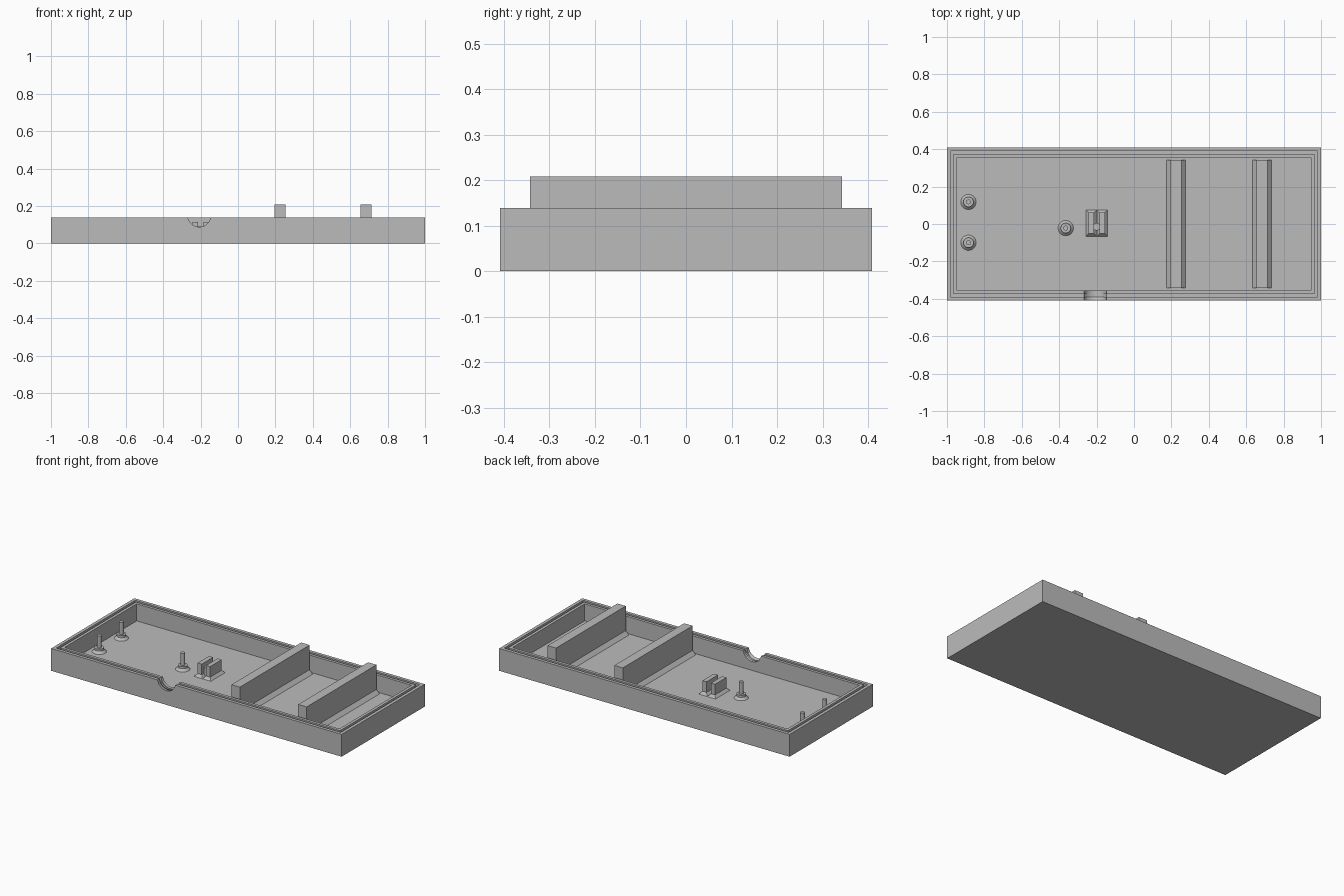
import bpy, bmesh, math

if "Cube" in bpy.data.objects:
    bpy.data.objects.remove(bpy.data.objects["Cube"])

GREY = (0.5, 0.5, 0.5, 1)
grey = bpy.data.materials.new("plain grey plastic")
grey.use_nodes = True
grey.diffuse_color = GREY
grey.node_tree.nodes["Principled BSDF"].inputs["Base Color"].default_value = GREY

RIM, FLOOR = 0.139, 0.033
HALF_X, HALF_Y = 1.0, 0.409


def loft(name, x, y, rings, sides=4):
    """Stack rings of (half width, half depth, z), rectangular or round, into a closed solid."""
    bm = bmesh.new()
    loops = []
    for hx, hy, z in rings:
        if sides == 4:
            outline = [(-hx, -hy), (hx, -hy), (hx, hy), (-hx, hy)]
        else:
            angles = [math.tau * i / sides for i in range(sides)]
            outline = [(hx * math.cos(a), hy * math.sin(a)) for a in angles]
        loops.append([bm.verts.new((x + u, y + v, z)) for u, v in outline])
    for low, high in zip(loops, loops[1:]):
        for i in range(sides):
            j = (i + 1) % sides
            bm.faces.new((low[i], low[j], high[j], high[i]))
    bm.faces.new(loops[0][::-1])
    bm.faces.new(loops[-1])
    bmesh.ops.recalc_face_normals(bm, faces=bm.faces)
    mesh = bpy.data.meshes.new(name)
    bm.to_mesh(mesh)
    bm.free()
    obj = bpy.data.objects.new(name, mesh)
    bpy.context.collection.objects.link(obj)
    mesh.materials.append(grey)
    if sides > 4:
        bpy.ops.object.select_all(action="DESELECT")
        obj.select_set(True)
        bpy.context.view_layer.objects.active = obj
        bpy.ops.object.shade_smooth_by_angle(angle=math.radians(30))
    return obj


# Tray: outer wall, sealing groove around the rim, inner wall and floor
section = [(0, 0), (0, RIM), (0.02, RIM), (0.02, 0.119), (0.036, 0.119),
           (0.036, RIM), (0.054, RIM), (0.054, FLOOR)]
tray = loft("tray", 0, 0, [(HALF_X - d, HALF_Y - d, z) for d, z in section])

# Round cable notch in the front wall, with the groove carried around it
for radius, start, end in ((0.062, -0.45, -0.33), (0.068, -0.389, -0.373)):
    cutter = loft("notch_cutter", 0, 0, [(radius, radius, -end), (radius, radius, -start)], 48)
    cutter.rotation_euler.x = math.pi / 2
    cutter.location = (-0.207, 0, 0.15)
    bpy.context.view_layer.update()
    cut = tray.modifiers.new("notch", "BOOLEAN")
    cut.operation = "DIFFERENCE"
    cut.solver = "EXACT"
    cut.object = cutter
    bpy.ops.object.select_all(action="DESELECT")
    bpy.context.view_layer.objects.active = tray
    tray.select_set(True)
    bpy.ops.object.modifier_apply(modifier=cut.name)
    bpy.data.objects.remove(cutter)

BASE = FLOOR - 0.005

# Tall cross ribs with chamfered feet
for name, x in (("inner_rib", 0.224), ("outer_rib", 0.684)):
    loft(name, x, 0, [(0.051, 0.343, BASE), (0.051, 0.343, FLOOR),
                      (0.029, 0.343, FLOOR + 0.022), (0.029, 0.343, 0.208)])

# Locating pegs: flared foot, boss and thin pin
peg = [(0.041, BASE), (0.041, FLOOR), (0.027, FLOOR + 0.014), (0.027, 0.06),
       (0.013, 0.06), (0.013, 0.135)]
for name, x, y in (("back_peg", -0.885, 0.118), ("front_peg", -0.885, -0.1),
                   ("middle_peg", -0.365, -0.022)):
    loft(name, x, y, [(r, r, z) for r, z in peg], 32)

# Cable clip: two upright jaws with chamfered feet, joined by a small round web
for name, side in (("right_jaw", -1), ("left_jaw", 1)):
    loft(name, -0.199 + side * 0.029, 0.005,
         [(0.029, 0.071, BASE), (0.029, 0.071, FLOOR), (0.014, 0.056, FLOOR + 0.016),
          (0.014, 0.056, 0.115)])
loft("clip_web", -0.199, -0.015, [(0.02, 0.02, BASE), (0.02, 0.02, 0.09)], 24)
